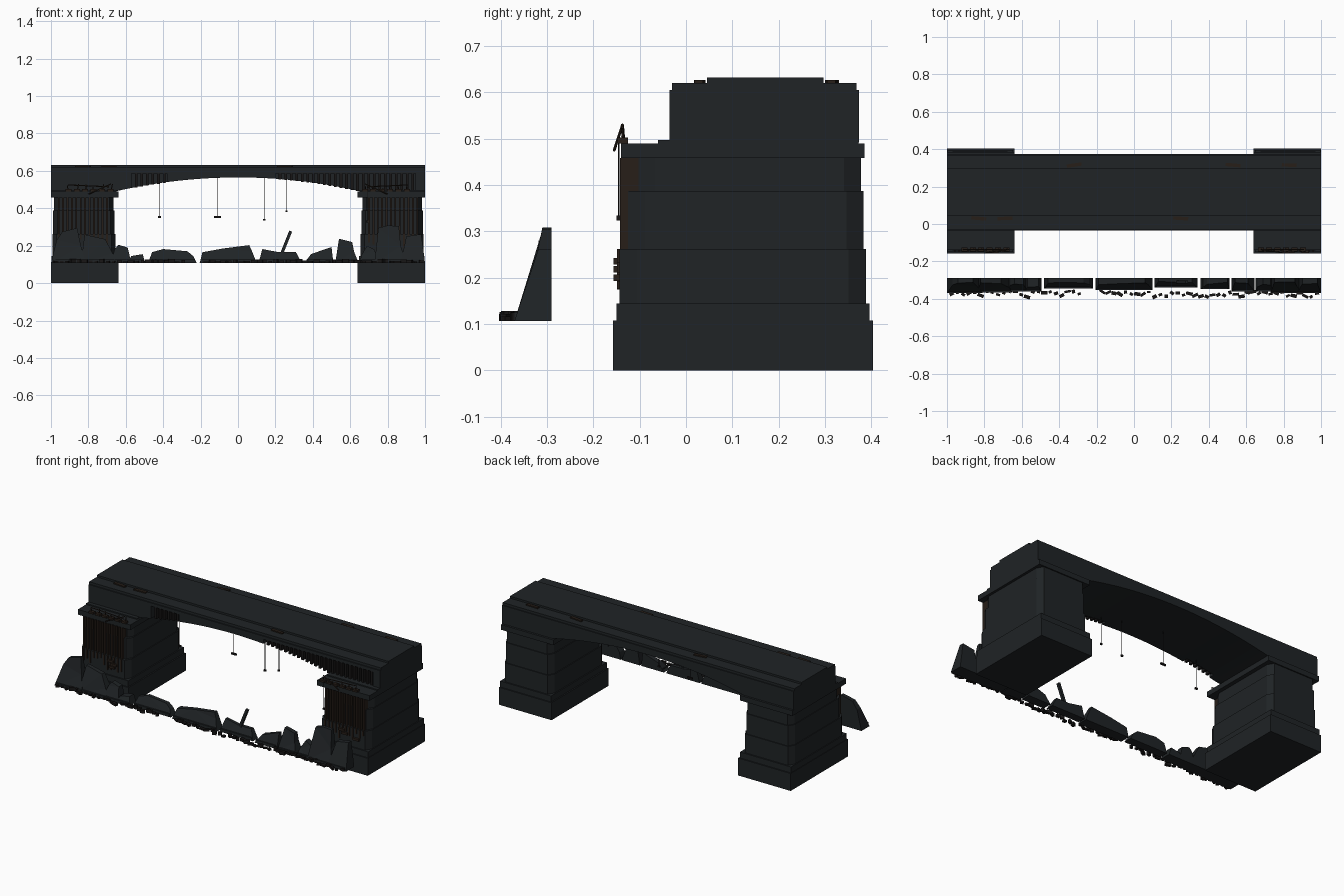
import bpy, bmesh, math, random
from mathutils import Vector, Matrix

if "Cube" in bpy.data.objects:
    bpy.data.objects.remove(bpy.data.objects["Cube"])

random.seed(4)


def material(name, rgb):
    m = bpy.data.materials.new(name)
    m.diffuse_color = (*rgb, 1)
    m.use_nodes = True
    m.node_tree.nodes["Principled BSDF"].inputs["Base Color"].default_value = m.diffuse_color
    return m


STONE = material("dark_stone", (0.014, 0.017, 0.019))
RUST = material("rusted_iron", (0.020, 0.013, 0.009))
IRON = material("black_iron", (0.009, 0.008, 0.008))


def finish(name, bm, mat):
    bmesh.ops.recalc_face_normals(bm, faces=bm.faces)
    me = bpy.data.meshes.new(name)
    bm.to_mesh(me)
    bm.free()
    me.materials.append(mat)
    ob = bpy.data.objects.new(name, me)
    bpy.context.collection.objects.link(ob)
    return ob


def add_box(bm, x, y, z, rot=None):
    """Box from (min, max) ranges, optionally turned about its centre."""
    c = Vector([(a + b) / 2 for a, b in (x, y, z)])
    m = Matrix.Translation(c)
    if rot:
        m = m @ rot
    m = m @ Matrix.Diagonal((x[1] - x[0], y[1] - y[0], z[1] - z[0], 1))
    bmesh.ops.create_cube(bm, size=1, matrix=m)


def add_prism(bm, pts, lo, hi, place):
    """Loft a 2D outline between two levels; place maps (u, v, level) to xyz."""
    a = [bm.verts.new(place(u, v, lo)) for u, v in pts]
    b = [bm.verts.new(place(u, v, hi)) for u, v in pts]
    bm.faces.new(a)
    bm.faces.new(b[::-1])
    for i in range(len(pts)):
        j = (i + 1) % len(pts)
        bm.faces.new((a[i], b[i], b[j], a[j]))


def add_rod(bm, p, q, r):
    p, q = Vector(p), Vector(q)
    d = q - p
    m = Matrix.Translation((p + q) / 2) @ d.to_track_quat('Z', 'Y').to_matrix().to_4x4()
    bmesh.ops.create_cone(bm, cap_ends=True, segments=6, radius1=r, radius2=r,
                          depth=d.length, matrix=m)


def arch(x):
    return 0.565 - 0.073 * min(1, abs(x) / 0.65) ** 2


def arch_outline(x0, x1, top):
    n = max(2, int((x1 - x0) / 0.05))
    low = [(x0 + (x1 - x0) * i / n) for i in range(n + 1)]
    return [(x, arch(x)) for x in low] + [(x1, top), (x0, top)]


def xz(u, v, y):
    return (u, y, v)


def xy(u, v, z):
    return (u, v, z)


# Piers: stepped base, chamfered shaft tiers and an overhanging cap
TIERS = [(0.145, 0.262, -0.143, 0.388, 0.655, 0.992),
         (0.262, 0.387, -0.125, 0.383, 0.660, 0.988),
         (0.387, 0.458, -0.105, 0.378, 0.665, 0.984)]
for side, s in (("left", -1), ("right", 1)):
    def xr(a, b):
        return tuple(sorted((s * a, s * b)))
    bm = bmesh.new()
    add_box(bm, xr(0.64, 1), (-0.157, 0.403), (0, 0.108))
    add_box(bm, xr(0.648, 0.997), (-0.15, 0.396), (0.108, 0.145))
    for z0, z1, y0, y1, a, b in TIERS:
        cx, cy = 0.022, 0.037
        pts = [(a + cx, y0), (b - cx, y0), (b, y0 + cy), (b, y1 - cy),
               (b - cx, y1), (a + cx, y1), (a, y1 - cy), (a, y0 + cy)]
        add_prism(bm, [(s * u, v) for u, v in pts], z0, z1, xy)
    add_box(bm, xr(0.64, 1), (-0.14, 0.385), (0.458, 0.49))
    add_box(bm, xr(0.65, 1), (-0.06, 0.372), (0.49, 0.497))
    finish(side + "_pier", bm, STONE)

    # Exposed bars on the pier front
    bm = bmesh.new()
    for i in range(12):
        x = s * (0.70 + i * 0.0235)
        bot = random.uniform(0.19, 0.26)
        add_box(bm, (x - 0.005, x + 0.005), (-0.142, -0.1), (0.262, 0.458))
        add_box(bm, (x - 0.005, x + 0.005), (-0.149, -0.135), (bot - 0.02, 0.262))
    for i in range(3):
        x = s * random.uniform(0.72, 0.95)
        z = 0.2 + i * 0.018
        add_box(bm, (x - 0.02, x + 0.02), (-0.156, -0.14), (z - 0.007, z + 0.007))
    finish(side + "_pier_bars", bm, RUST)

    # Bent railing remains and broken blocks on the cap ledge
    bm = bmesh.new()
    for i in range(6):
        x = s * (0.68 + i * 0.045)
        top = (x + random.uniform(-0.01, 0.01), -0.137, random.uniform(0.505, 0.534))
        add_rod(bm, (x, -0.133, 0.485), top, 0.003)
        add_box(bm, (x - 0.018, x + 0.014), (-0.148, -0.125), (0.49, 0.503))
    add_rod(bm, (s * 0.68, -0.137, 0.530), (s * 0.80, -0.155, 0.475), 0.003)
    add_rod(bm, (s * 0.69, -0.137, 0.515), (s * 0.91, -0.137, 0.525), 0.003)
    finish(side + "_ledge_railing", bm, RUST)

# Bridge deck: arched girder with a raised crown
bm = bmesh.new()
add_prism(bm, arch_outline(-1, 1, 0.605), 0.0, 0.373, xz)
add_box(bm, (-1, 1), (-0.03, 0.368), (0.605, 0.62))
add_box(bm, (-1, 1), (0.045, 0.297), (0.62, 0.632))
finish("arched_girder", bm, STONE)

# Front fascia: continuous upper band, solid lower panels between openings
bm = bmesh.new()
add_box(bm, (-1, 1), (-0.036, 0.0), (0.585, 0.605))
for a, b in ((-1, -0.57), (-0.38, 0.2), (0.95, 1)):
    add_prism(bm, arch_outline(a, b, 0.585), -0.036, 0.0, xz)
finish("front_fascia", bm, STONE)

# Ribs exposed in the openings, ends hanging just under the arch
bm = bmesh.new()
for a, b in ((-0.56, -0.38), (0.21, 0.95)):
    n = round((b - a) / 0.03)
    for i in range(n):
        x = a + (i + 0.5) * (b - a) / n
        w = 0.007
        add_box(bm, (x - w, x + w), (-0.03, 0.002), (arch(x) - 0.003, 0.586))
finish("girder_ribs", bm, IRON)

# Flat debris on both curbs of the deck
bm = bmesh.new()
for x, y in ((-0.32, 0.315), (0.53, 0.315), (0.83, 0.315),
             (-0.83, 0.03), (-0.69, 0.03), (0.25, 0.03)):
    add_box(bm, (x - 0.04, x + 0.04), (y - 0.009, y + 0.009), (0.617, 0.627),
            Matrix.Rotation(random.uniform(-0.15, 0.15), 4, 'Z'))
finish("deck_debris", bm, RUST)

# Hanging cables with weights
bm = bmesh.new()
for x, y, z, w in ((-0.42, 0.03, 0.355, 0.008), (-0.11, 0.117, 0.355, 0.018),
                   (0.14, 0.064, 0.34, 0.007), (0.26, 0.03, 0.385, 0.005),
                   (0.69, -0.145, 0.33, 0.005)):
    top = arch(x) + 0.01 if y > 0 else 0.49
    add_rod(bm, (x, y, z), (x, y, top), 0.0017)
    add_box(bm, (x - w, x + w), (y - 0.005, y + 0.005), (z - 0.006, z + 0.004))
finish("hanging_cables", bm, IRON)

# Foreground wall fragments: front y, then left, right and broken top points
G = 0.107
CHUNKS = [(-0.37, -1, -0.81, [(-0.97, 0.23), (-0.94, 0.275), (-0.86, 0.295), (-0.84, 0.2)]),
          (-0.365, -0.84, -0.65, [(-0.82, 0.26), (-0.71, 0.235), (-0.67, 0.16)]),
          (-0.36, -0.68, -0.57, [(-0.66, 0.18), (-0.64, 0.205), (-0.59, 0.19)]),
          (-0.36, -0.59, -0.495, [(-0.57, 0.145), (-0.51, 0.155)]),
          (-0.345, -0.48, -0.22, [(-0.46, 0.165), (-0.40, 0.182), (-0.27, 0.17), (-0.24, 0.145)]),
          (-0.353, -0.205, 0.10, [(-0.19, 0.165), (-0.08, 0.185), (0.06, 0.203), (0.075, 0.17)]),
          (-0.34, 0.11, 0.34, [(0.13, 0.182), (0.22, 0.165), (0.31, 0.165)]),
          (-0.348, 0.355, 0.51, [(0.39, 0.155), (0.50, 0.193)]),
          (-0.36, 0.52, 0.645, [(0.54, 0.237), (0.61, 0.22), (0.62, 0.17)]),
          (-0.36, 0.65, 0.75, [(0.66, 0.15), (0.69, 0.2), (0.73, 0.18)]),
          (-0.37, 0.73, 0.9, [(0.75, 0.295), (0.80, 0.308), (0.86, 0.305), (0.87, 0.2)]),
          (-0.37, 0.87, 1, [(0.9, 0.25), (0.98, 0.262)])]
for k, (yf, a, b, top) in enumerate(CHUNKS):
    def slope(u, v, y, yf=yf):
        if y == 0:
            return (u, -0.29, v)
        return (u, yf + 0.06 * min(1, (v - G) / 0.2) ** 0.6, v)
    bm = bmesh.new()
    add_prism(bm, [(a, G), (b, G)] + top[::-1], 1, 0, slope)
    add_box(bm, (a + 0.01, b - 0.01), (yf, -0.292), (G, 0.126))
    bmesh.ops.triangulate(bm, faces=[f for f in bm.faces if len(f.verts) > 4])
    finish("wall_fragment_%d" % (k + 1), bm, STONE)

# Leaning post stuck in the rubble
bm = bmesh.new()
add_box(bm, (0.25, 0.266), (-0.318, -0.302), (0.155, 0.282), Matrix.Rotation(0.38, 4, 'Y'))
finish("leaning_post", bm, STONE)

# Loose rubble along the foot of the wall
bm = bmesh.new()
for i in range(64):
    x = -0.975 + i * 0.031
    if -0.29 < x < -0.18:
        continue
    w, d, h = random.uniform(0.008, 0.018), random.uniform(0.006, 0.01), random.uniform(0.008, 0.022)
    y = random.uniform(-0.391, -0.36)
    add_box(bm, (x - w, x + w), (y - d, y + d), (G, G + h),
            Matrix.Rotation(random.uniform(-0.6, 0.6), 4, 'Z'))
finish("loose_rubble", bm, IRON)
